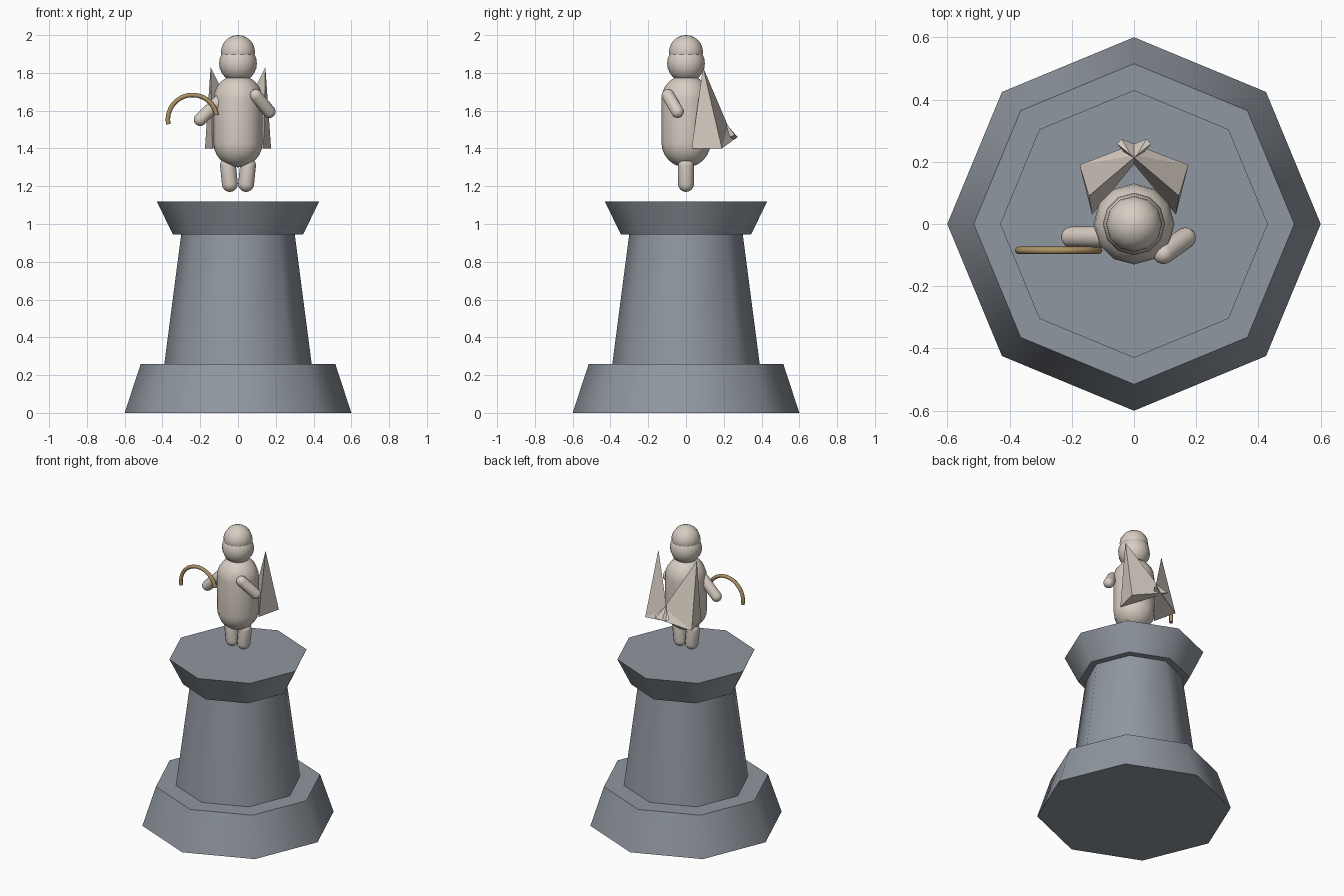
import bpy, bmesh
from math import sin, cos, pi, radians
from mathutils import Vector

cube = bpy.data.objects.get("Cube")
if cube:
    bpy.data.objects.remove(cube, do_unlink=True)


def material(name, rgb):
    m = bpy.data.materials.new(name)
    m.use_nodes = True
    m.diffuse_color = (*rgb, 1)
    m.node_tree.nodes["Principled BSDF"].inputs["Base Color"].default_value = (*rgb, 1)
    return m


stone = material("grey stone", (0.28, 0.31, 0.35))
marble = material("cream marble", (0.68, 0.61, 0.54))
brass = material("dull brass", (0.42, 0.29, 0.13))


def finish(name, bm, mat, smooth=True):
    bmesh.ops.remove_doubles(bm, verts=bm.verts, dist=1e-5)
    bmesh.ops.recalc_face_normals(bm, faces=bm.faces)
    mesh = bpy.data.meshes.new(name)
    bm.to_mesh(mesh)
    bm.free()
    mesh.materials.append(mat)
    obj = bpy.data.objects.new(name, mesh)
    bpy.context.collection.objects.link(obj)
    if smooth:
        bpy.ops.object.select_all(action="DESELECT")
        obj.select_set(True)
        bpy.context.view_layer.objects.active = obj
        bpy.ops.object.shade_smooth_by_angle(angle=radians(55))
    return obj


def skin(bm, rings):
    """Bridge rings of equal length and close both ends."""
    n = len(rings[0])
    for low, high in zip(rings, rings[1:]):
        for i in range(n):
            j = (i + 1) % n
            bm.faces.new((low[i], low[j], high[j], high[i]))
    bm.faces.new(rings[0])
    bm.faces.new(rings[-1])


def lathe(name, profile, sides, mat):
    bm = bmesh.new()
    turns = [2 * pi * i / sides for i in range(sides)]
    skin(bm, [[bm.verts.new((r * cos(a), r * sin(a), z)) for a in turns]
              for r, z in profile])
    return finish(name, bm, mat)


def capsule(name, start, end, radius, sides=12):
    """Round-ended limb between two centres; equal centres make a ball."""
    start, end = Vector(start), Vector(end)
    axis = end - start
    steps = 6
    arc = [pi / 2 * i / steps for i in range(steps + 1)]
    tiny = radius * 0.01
    bottom = [(max(radius * sin(a), tiny), -radius * cos(a)) for a in arc]
    top = [(max(radius * cos(a), tiny), axis.length + radius * sin(a)) for a in arc]
    if axis.length == 0:
        top = top[1:]
    obj = lathe(name, bottom + top, sides, marble)
    obj.location = start
    if axis.length:
        obj.rotation_euler = axis.to_track_quat("Z", "Y").to_euler()
    return obj


# Octagonal pedestal
lathe("pedestal_base", [(0.6, 0), (0.515, 0.26)], 8, stone)
lathe("pedestal_shaft", [(0.39, 0.26), (0.3, 0.95)], 8, stone)
lathe("pedestal_cap", [(0.345, 0.945), (0.43, 1.12)], 8, stone)

# Figure
capsule("body", (0, 0, 1.43), (0, 0, 1.66), 0.13)
capsule("head", (0, 0, 1.85), (0, 0, 1.85), 0.1)
capsule("hair_cap", (0, 0, 1.91), (0, 0, 1.91), 0.09)
for side, s in (("left", 1), ("right", -1)):
    capsule(side + "_leg", (s * 0.043, 0, 1.212), (s * 0.053, 0, 1.31), 0.042)
capsule("left_arm", (0.165, -0.045, 1.595), (0.095, -0.095, 1.68), 0.034)
capsule("right_arm", (-0.2, -0.042, 1.553), (-0.1, -0.042, 1.65), 0.034)

# Folded wings, crossing behind the back
corners = {
    "tip": (0.145, 0.09, 1.83), "outer": (0.175, 0.19, 1.4),
    "front": (0.135, 0.03, 1.4), "back": (-0.04, 0.273, 1.46),
    "inner": (-0.055, 0.258, 1.47), "ridge": (-0.01, 0.222, 1.52),
}
panels = ["tip outer ridge", "outer back ridge", "back inner ridge",
          "tip ridge front", "ridge inner front", "tip front outer",
          "outer front back", "front inner back"]
for side, s in (("left", 1), ("right", -1)):
    bm = bmesh.new()
    v = {k: bm.verts.new((s * x, y, z)) for k, (x, y, z) in corners.items()}
    for panel in panels:
        bm.faces.new([v[k] for k in panel.split()])
    finish(side + "_wing", bm, marble, smooth=False)

# Curved bow in the right hand
bm = bmesh.new()
rings = []
for i in range(25):
    a = radians(11) + pi * i / 24
    ring = []
    for k in range(8):
        b = 2 * pi * k / 8
        r = 0.13 + 0.012 * cos(b)
        ring.append(bm.verts.new((-0.241 + r * cos(a), -0.085 + 0.012 * sin(b),
                                  1.553 + r * sin(a))))
    rings.append(ring)
skin(bm, rings)
finish("bow", bm, brass)
